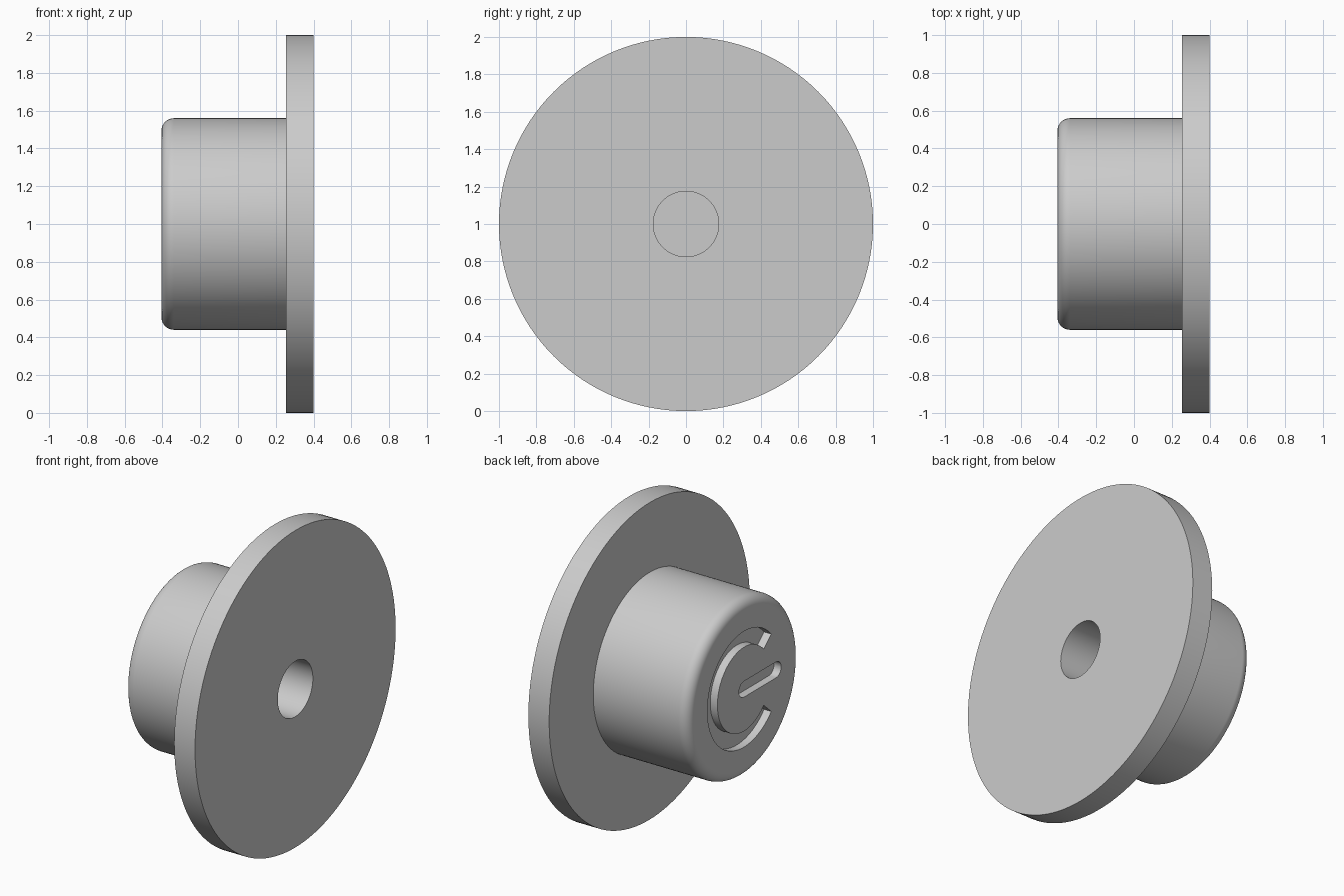
import bpy, bmesh
from math import sin, cos, pi, radians
from mathutils import Matrix, Vector

cube = bpy.data.objects.get("Cube")
if cube:
    bpy.data.objects.remove(cube, do_unlink=True)

SEGMENTS = 128
BACK, FLANGE, FRONT = -0.405, 0.255, 0.4   # stations along the x axis
BOSS_R, FILLET, BORE_R, BORE_DEPTH = 0.56, 0.065, 0.175, 0.5
DEPTH = 0.05                               # engraving depth

grey = bpy.data.materials.new("plain_grey")
grey.use_nodes = True
colour = (0.6, 0.6, 0.6, 1)
grey.diffuse_color = colour
grey.node_tree.nodes["Principled BSDF"].inputs["Base Color"].default_value = colour


def make_object(name, bm):
    bmesh.ops.recalc_face_normals(bm, faces=bm.faces)
    mesh = bpy.data.meshes.new(name)
    bm.to_mesh(mesh)
    bm.free()
    mesh.materials.append(grey)
    obj = bpy.data.objects.new(name, mesh)
    bpy.context.collection.objects.link(obj)
    obj.location.z = 1
    return obj


def revolve(name, profile):
    """Turn an (x, radius) profile around the x axis."""
    bm = bmesh.new()
    verts = [bm.verts.new((x, 0, r)) for x, r in profile]
    edges = [bm.edges.new(pair) for pair in zip(verts, verts[1:])]
    bmesh.ops.spin(bm, geom=verts + edges, cent=(0, 0, 0), axis=(1, 0, 0),
                   angle=2 * pi, steps=SEGMENTS, use_duplicate=False)
    bmesh.ops.remove_doubles(bm, verts=bm.verts, dist=1e-5)
    return make_object(name, bm)


def engraver(name, outline):
    """Extrude an outline, drawn on the boss face, into a cutter."""
    bm = bmesh.new()
    face = bm.faces.new([bm.verts.new((BACK - 0.1, -u, z)) for u, z in outline])
    new = bmesh.ops.extrude_face_region(bm, geom=[face])["geom"]
    bmesh.ops.translate(bm, vec=(0.1 + DEPTH, 0, 0),
                        verts=[v for v in new if isinstance(v, bmesh.types.BMVert)])
    return make_object(name, bm)


def arc(cu, cz, r, start, end, steps):
    angles = [radians(start + (end - start) * i / steps) for i in range(steps + 1)]
    return [(cu + r * cos(a), cz + r * sin(a)) for a in angles]


# Flanged body with rounded boss and blind bore, as one turned profile
bore_end = FRONT - BORE_DEPTH
rounding = arc(BACK + FILLET, BOSS_R - FILLET, FILLET, 180, 90, 10)
body = revolve("flanged_knob", [
    (BACK, 0), *rounding, (FLANGE, BOSS_R), (FLANGE, 1), (FRONT, 1),
    (FRONT, BORE_R), (bore_end, BORE_R), (bore_end, 0)])

# Open ring and slot engraved in the boss face
ring = arc(0, 0, 0.365, 42, 318, 72) + arc(0, 0, 0.265, 318, 42, 72)
slot = arc(0, 0, 0.05, 90, 270, 16) + arc(0.32, 0, 0.05, -90, 90, 16)
bpy.context.view_layer.objects.active = body
for name, outline in (("ring_cutter", ring), ("slot_cutter", slot)):
    cutter = engraver(name, outline)
    cutter.hide_render = True
    cut = body.modifiers.new(name, 'BOOLEAN')
    cut.operation = 'DIFFERENCE'
    cut.solver = 'EXACT'
    cut.object = cutter
    bpy.ops.object.modifier_apply(modifier=cut.name)
    bpy.data.objects.remove(cutter, do_unlink=True)

# Smooth shading with crisp edges
for obj in bpy.context.selected_objects:
    obj.select_set(False)
body.select_set(True)
bpy.ops.object.shade_smooth_by_angle(angle=radians(30))
